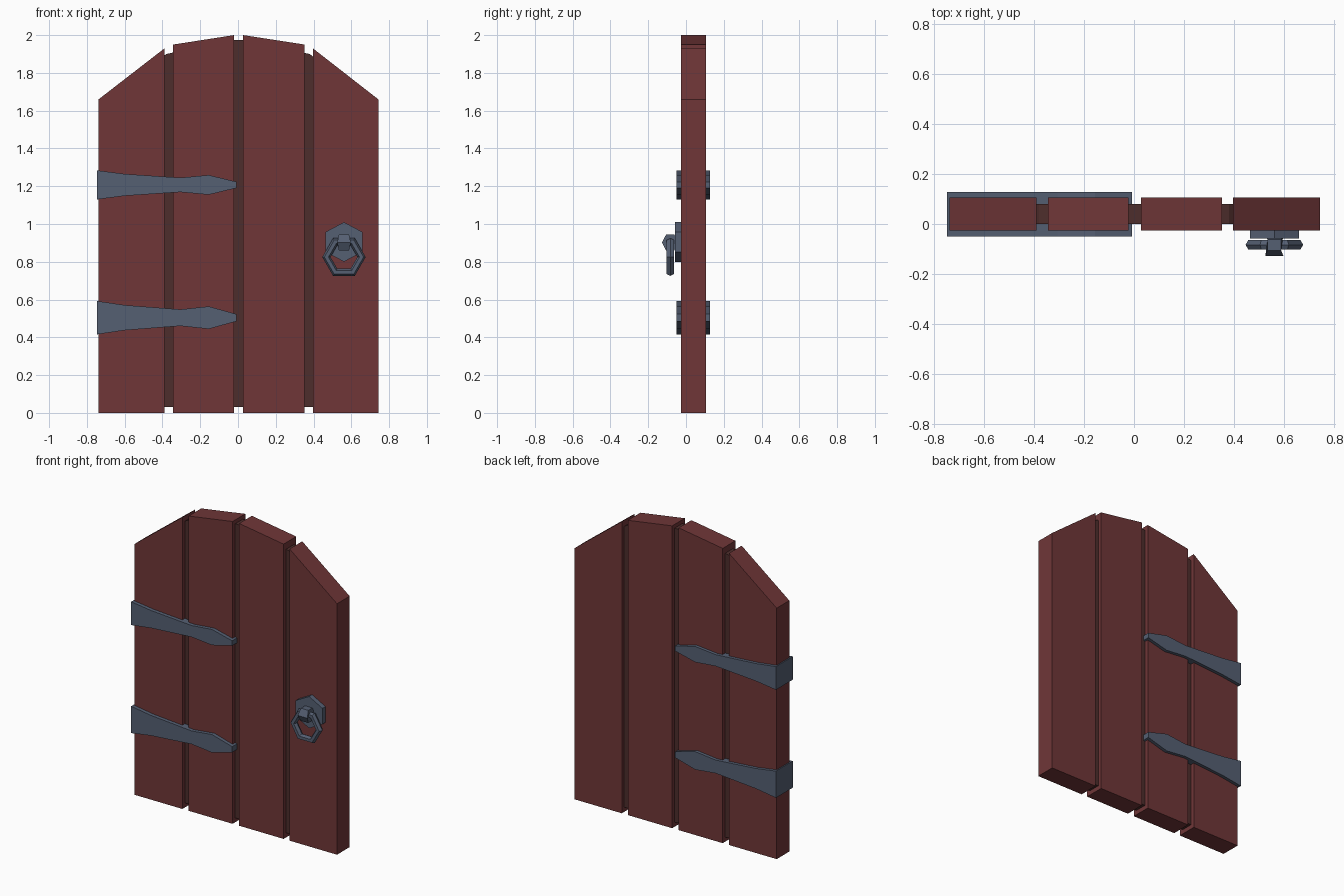
import bpy, bmesh, math
from mathutils import Matrix

if "Cube" in bpy.data.objects:
    bpy.data.objects.remove(bpy.data.objects["Cube"])


def material(name, rgb):
    m = bpy.data.materials.new(name)
    m.diffuse_color = (*rgb, 1)
    m.use_nodes = True
    m.node_tree.nodes["Principled BSDF"].inputs["Base Color"].default_value = m.diffuse_color
    return m


WOOD = material("red_wood", (0.16, 0.037, 0.039))
DARK = material("dark_wood", (0.075, 0.027, 0.025))
IRON = material("iron", (0.09, 0.115, 0.17))


def finish(name, bm, mat):
    bmesh.ops.recalc_face_normals(bm, faces=bm.faces)
    me = bpy.data.meshes.new(name)
    bm.to_mesh(me)
    bm.free()
    me.materials.append(mat)
    ob = bpy.data.objects.new(name, me)
    bpy.context.collection.objects.link(ob)
    return ob


def slab(name, outline, y0, y1, mat):
    """Extrude an x-z outline from y0 to y1."""
    bm = bmesh.new()
    face = bm.faces.new([bm.verts.new((x, y0, z)) for x, z in outline])
    ext = bmesh.ops.extrude_face_region(bm, geom=[face])["geom"]
    bmesh.ops.translate(bm, vec=(0, y1 - y0, 0),
                        verts=[v for v in ext if isinstance(v, bmesh.types.BMVert)])
    return finish(name, bm, mat)


# Planks with an arched top
planks = [(-0.738, 1.66, -0.389, 1.93), (-0.343, 1.95, -0.021, 2.0),
          (0.027, 2.0, 0.352, 1.95), (0.396, 1.93, 0.743, 1.66)]
for i, (xa, za, xb, zb) in enumerate(planks):
    slab(f"plank_{i + 1}", [(xa, 0), (xb, 0), (xb, zb), (xa, za)], -0.026, 0.106, WOOD)

# Recessed backing seen in the gaps
slab("backing_panel", [(-0.7, 0.03), (0.7, 0.03), (0.7, 1.65), (0.38, 1.9),
                       (0.025, 1.975), (-0.02, 1.975), (-0.38, 1.9), (-0.7, 1.65)],
     0.0, 0.08, DARK)

# Strap hinges wrapping both faces of the door
strap = [(-0.747, 0.077), (-0.6, 0.058), (-0.305, 0.038), (-0.155, 0.052), (-0.008, 0.0165)]
for name, zc, s in (("upper_hinge", 1.207, 1.0), ("lower_hinge", 0.504, 1.15)):
    outline = [(x, zc - h * s) for x, h in strap] + [(x, zc + h * s) for x, h in reversed(strap)]
    slab(name, outline, -0.05, 0.127, IRON)

# Hexagonal handle plate
hexagon = [(0.561 + 0.113 * math.sin(k * math.pi / 3), 0.905 + 0.105 * math.cos(k * math.pi / 3))
           for k in range(6)]
slab("handle_plate", hexagon, -0.058, -0.02, IRON)

# Ring pull
bpy.ops.mesh.primitive_torus_add(major_segments=6, minor_segments=6, major_radius=0.093,
                                 minor_radius=0.022, location=(0.561, -0.083, 0.825),
                                 rotation=(math.pi / 2, 0, 0))
ring = bpy.context.object
ring.name = "ring_pull"
ring.data.materials.append(IRON)

# Boss holding the ring: hexagonal bar across x, narrowed at top and bottom
bm = bmesh.new()
bmesh.ops.create_cone(bm, cap_ends=True, segments=6, radius1=0.043, radius2=0.043, depth=0.072)
bmesh.ops.rotate(bm, verts=bm.verts, cent=(0, 0, 0), matrix=Matrix.Rotation(math.pi / 2, 3, 'Y'))
ys = max(abs(v.co.y) for v in bm.verts)
if ys < 0.042:  # point the hexagon towards the front
    bmesh.ops.rotate(bm, verts=bm.verts, cent=(0, 0, 0), matrix=Matrix.Rotation(math.pi / 6, 3, 'X'))
for v in bm.verts:
    v.co.z *= 1.12
    if abs(v.co.z) > 0.02:
        v.co.x *= 0.75
bmesh.ops.translate(bm, verts=bm.verts, vec=(0.561, -0.084, 0.902))
finish("ring_boss", bm, IRON)
